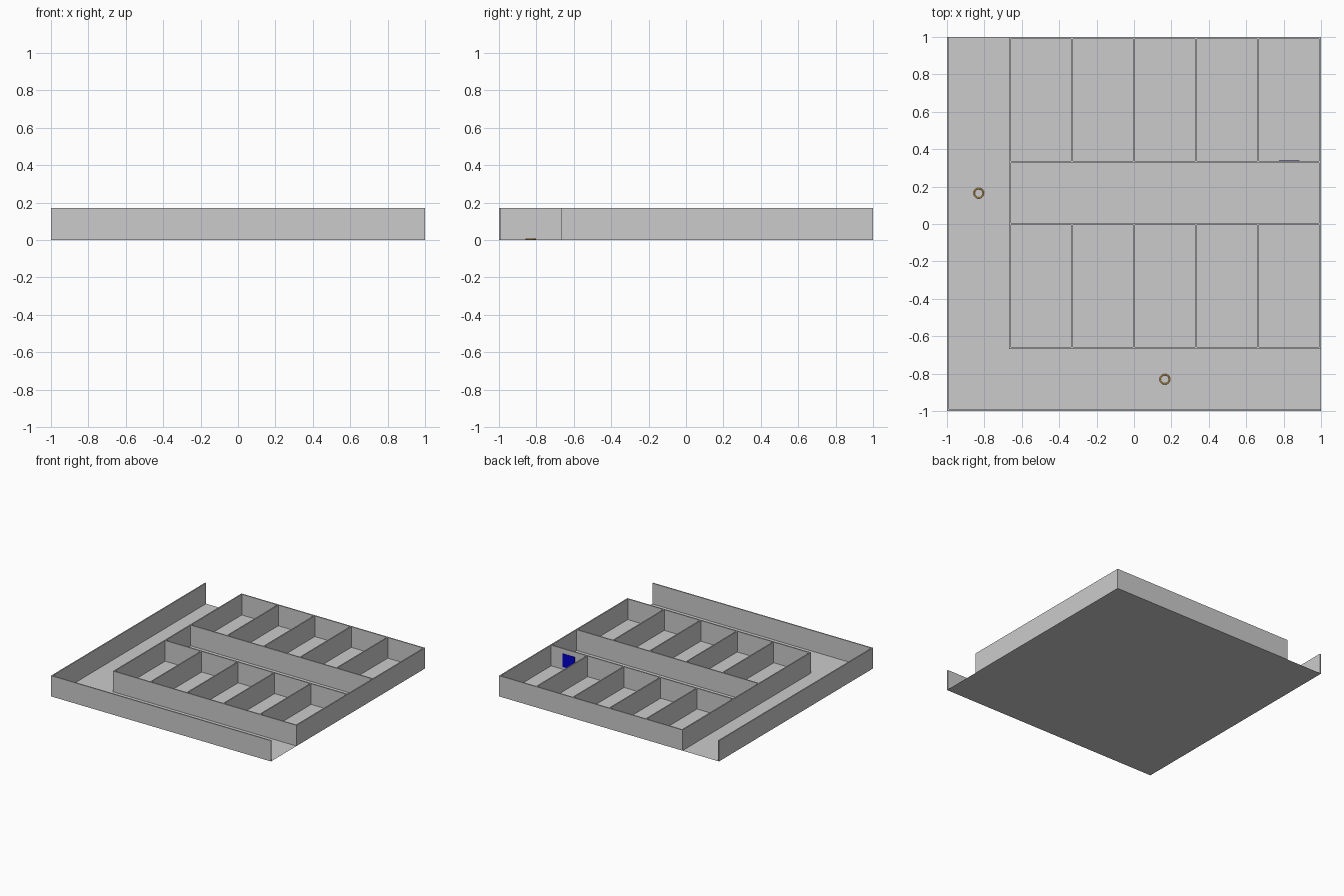
import bpy, bmesh
from math import radians

if "Cube" in bpy.data.objects:
    bpy.data.objects.remove(bpy.data.objects["Cube"])

H = 0.17       # wall height
T = 0.01       # wall thickness
S = 1.99 / 6   # grid step
def g(i):      # centre line of grid division i (0..6)
    return -0.995 + S * i


def box(name, x0, x1, y0, y1, z0=0.0, z1=H):
    bm = bmesh.new()
    bmesh.ops.create_cube(bm, size=1)
    for v in bm.verts:
        v.co.x = (x0 + x1) / 2 + v.co.x * (x1 - x0)
        v.co.y = (y0 + y1) / 2 + v.co.y * (y1 - y0)
        v.co.z = (z0 + z1) / 2 + v.co.z * (z1 - z0)
    me = bpy.data.meshes.new(name)
    bm.to_mesh(me)
    bm.free()
    ob = bpy.data.objects.new(name, me)
    bpy.context.collection.objects.link(ob)
    return ob


def colour(ob, name, rgb):
    mat = bpy.data.materials.new(name)
    mat.diffuse_color = (*rgb, 1)
    mat.use_nodes = True
    mat.node_tree.nodes["Principled BSDF"].inputs["Base Color"].default_value = mat.diffuse_color
    ob.data.materials.append(mat)


h = T / 2

# Floor sheet
bpy.ops.mesh.primitive_plane_add(size=2)
bpy.context.object.name = "floor"

# Outer walls along the left and front corridors
box("left_wall", -1, -1 + T, -1, 1)
box("front_wall", -1 + T, 1, -1, -1 + T)

# Sides of the room block
box("block_left_wall", g(1) - h, g(1) + h, g(1) - h, 1)
box("block_right_wall", 1 - T, 1, g(1) - h, 1)

# Long walls running across the block
for name, i in (("block_front_wall", 1), ("hall_front_wall", 3),
                ("hall_back_wall", 4), ("block_back_wall", 6)):
    box(name, g(1) + h, 1 - T, g(i) - h, g(i) + h)

# Partitions between the rooms in both rows
for row, a, b in (("front", 1, 3), ("back", 4, 6)):
    for i in range(2, 6):
        box(f"{row}_partition_{i - 1}", g(i) - h, g(i) + h, g(a) + h, g(b) - h)

# Blue panel on the wall of the back right room
panel = box("blue_panel", 0.775, 0.885, g(4) + h, g(4) + h + 0.002, 0.02, 0.13)
colour(panel, "blue", (0.0, 0.0, 0.6))

# Small rings lying on the corridor floors
for name, x, y in (("left_ring", -0.83, 0.165), ("front_ring", 0.165, -0.83)):
    bpy.ops.mesh.primitive_torus_add(location=(x, y, 0.004), major_radius=0.025,
                                     minor_radius=0.004, major_segments=16, minor_segments=6)
    ring = bpy.context.object
    ring.name = name
    bpy.ops.object.shade_smooth_by_angle(angle=radians(40))
    colour(ring, "orange", (0.9, 0.5, 0.1))
